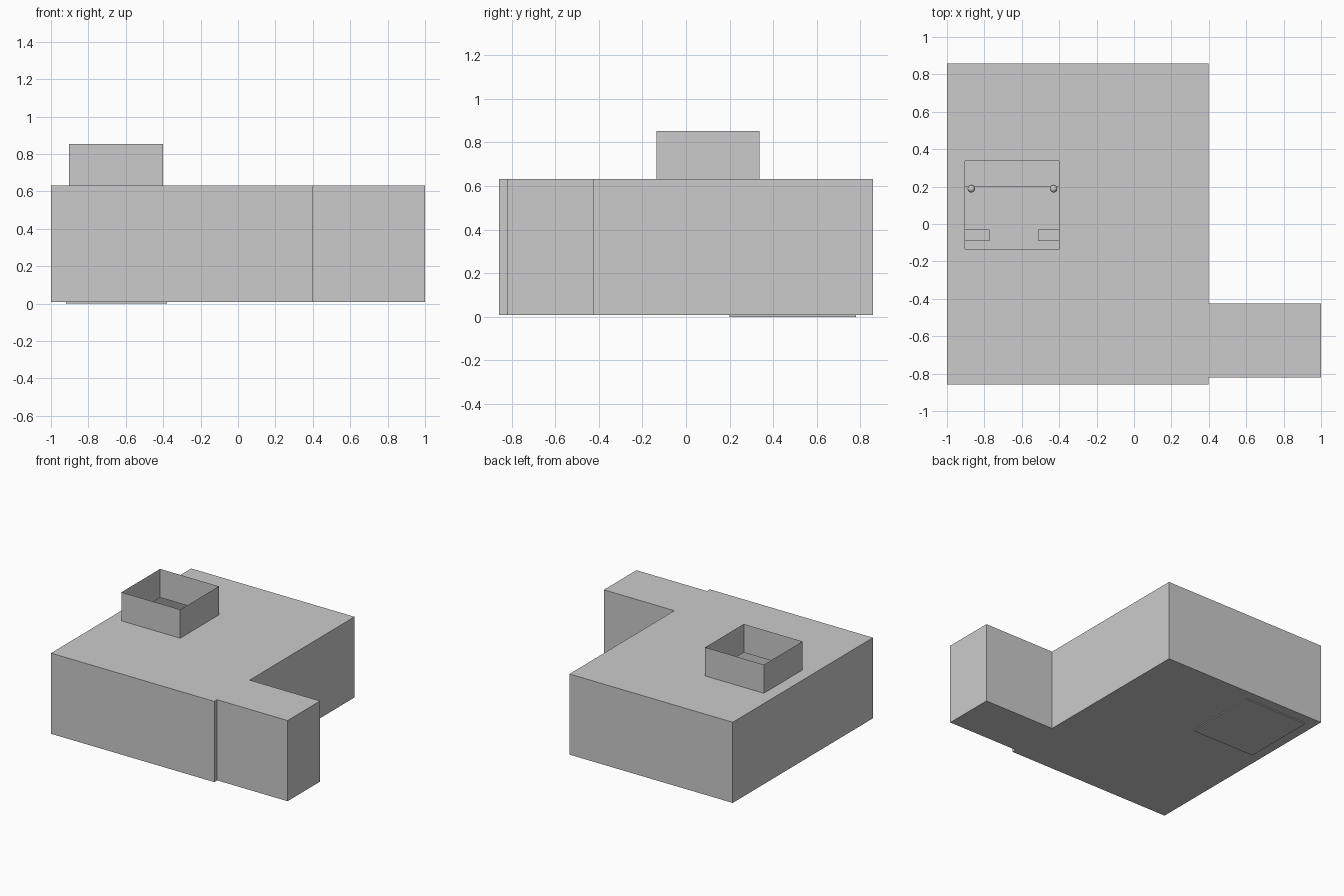
import bpy, bmesh

if "Cube" in bpy.data.objects:
    bpy.data.objects.remove(bpy.data.objects["Cube"])

FLOOR, ROOF, TOP = 0.008, 0.632, 0.853


def finish(name, bm):
    bmesh.ops.remove_doubles(bm, verts=bm.verts, dist=1e-5)
    bmesh.ops.recalc_face_normals(bm, faces=bm.faces)
    mesh = bpy.data.meshes.new(name)
    bm.to_mesh(mesh)
    bm.free()
    obj = bpy.data.objects.new(name, mesh)
    bpy.context.collection.objects.link(obj)
    return obj


def add_flat(bm, x0, x1, y0, y1, z):
    bm.faces.new([bm.verts.new(p) for p in
                  ((x0, y0, z), (x1, y0, z), (x1, y1, z), (x0, y1, z))])


def add_walls(bm, path, z0, z1, closed=True):
    n = len(path)
    for i in range(n if closed else n - 1):
        a, b = path[i], path[(i + 1) % n]
        bm.faces.new([bm.verts.new(p) for p in
                      ((*a, z0), (*b, z0), (*b, z1), (*a, z1))])


def block(name, x0, x1, y0, y1, z0, z1):
    bm = bmesh.new()
    add_flat(bm, x0, x1, y0, y1, z0)
    add_flat(bm, x0, x1, y0, y1, z1)
    add_walls(bm, [(x0, y0), (x1, y0), (x1, y1), (x0, y1)], z0, z1)
    return finish(name, bm)


X0, X1, Y = -1.0, 0.397, 0.857          # main room
WY0, WY1 = -0.822, -0.425               # side corridor
SX0, SX1, SY0, SY1 = -0.903, -0.4, -0.135, 0.338   # roof shaft

# Hollow outer walls, running round room and corridor
bm = bmesh.new()
add_walls(bm, [(X0, -Y), (X1, -Y), (X1, WY0), (1, WY0), (1, WY1),
               (X1, WY1), (X1, Y), (X0, Y)], FLOOR, ROOF)
finish("outer_walls", bm)

# Floor
bm = bmesh.new()
add_flat(bm, X0, X1, -Y, Y, FLOOR)
add_flat(bm, X1, 1, WY0, WY1, FLOOR)
finish("floor", bm)

# Roof, left open below the shaft
bm = bmesh.new()
add_flat(bm, X0, X1, -Y, SY0, ROOF)
add_flat(bm, X0, X1, SY1, Y, ROOF)
add_flat(bm, X0, SX0, SY0, SY1, ROOF)
add_flat(bm, SX1, X1, SY0, SY1, ROOF)
add_flat(bm, X1, 1, WY0, WY1, ROOF)
finish("roof", bm)

# Open-topped light shaft
bm = bmesh.new()
add_walls(bm, [(SX0, SY0), (SX1, SY0), (SX1, SY1), (SX0, SY1)], ROOF, TOP)
finish("roof_shaft", bm)

# Raised platform in the room, its base just below the floor
block("platform", -0.92, -0.38, 0.2, 0.78, 0.0, 0.1)

# Partition with a doorway between its halves
block("partition_left", X0, -0.773, -0.09, -0.03, FLOOR, 0.6)
block("partition_right", -0.512, -0.3, -0.09, -0.03, FLOOR, 0.6)

# Small rounded ornaments at the platform's front corners
for side, x in (("left", -0.87), ("right", -0.43)):
    bpy.ops.mesh.primitive_uv_sphere_add(segments=12, ring_count=8, radius=0.02,
                                         location=(x, 0.188, 0.12))
    bpy.context.object.name = "ornament_" + side
    bpy.ops.object.shade_smooth_by_angle()
